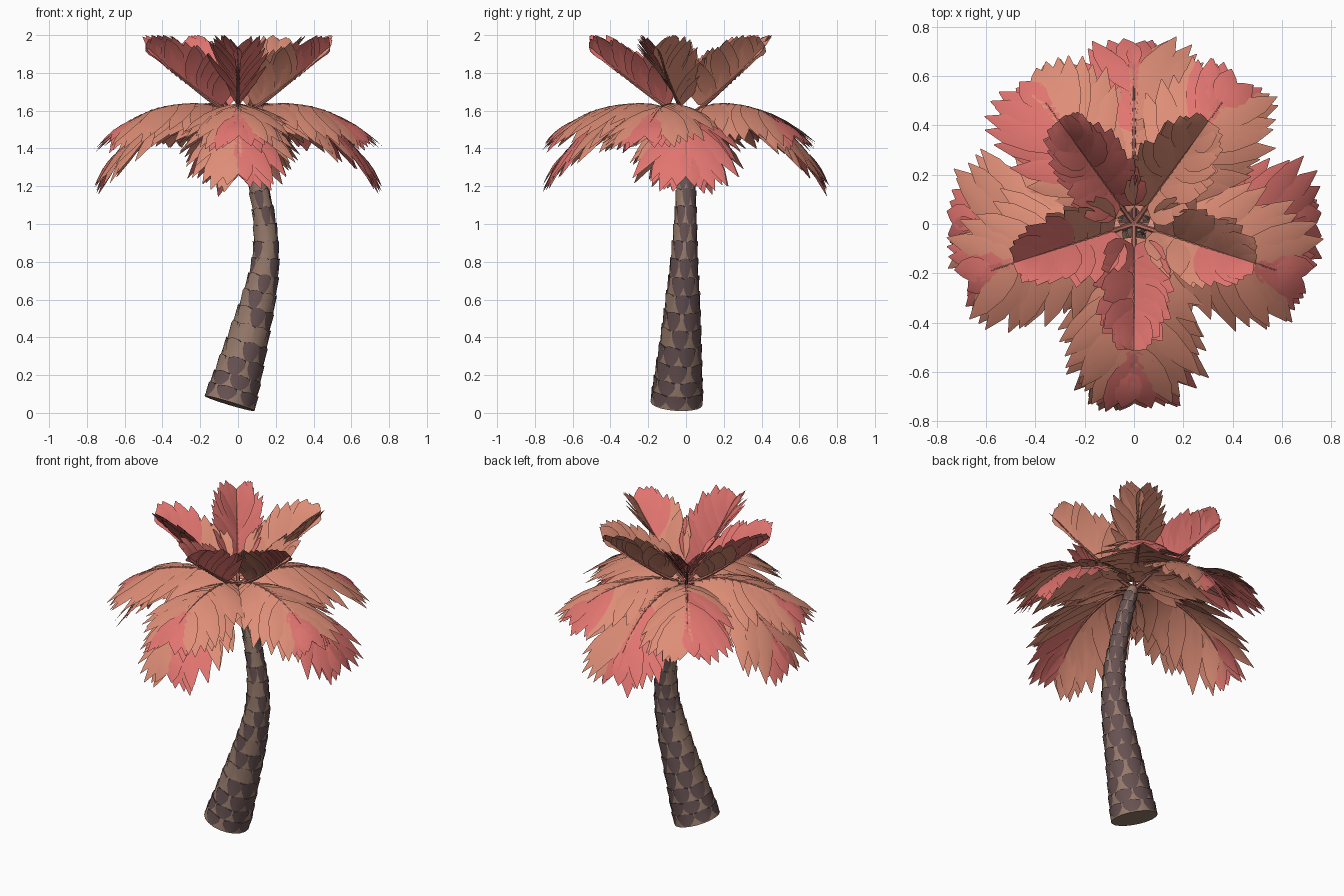
import bpy, bmesh, math, random
from mathutils import Vector

if "Cube" in bpy.data.objects:
    bpy.data.objects.remove(bpy.data.objects["Cube"])

random.seed(4)


def srgb(r, g, b):
    conv = lambda c: c / 12.92 if c <= 0.04045 else ((c + 0.055) / 1.055) ** 2.4
    return tuple(conv(c / 255) for c in (r, g, b)) + (1,)


def material(name, *rgb):
    m = bpy.data.materials.new(name)
    m.diffuse_color = srgb(*rgb)
    m.use_nodes = True
    m.node_tree.nodes["Principled BSDF"].inputs["Base Color"].default_value = m.diffuse_color
    return m


SALMON = material("salmon leaf", 222, 142, 119)
PINK = material("pink leaf", 226, 117, 112)
RIB = material("leaf rib", 178, 108, 95)
LIGHT = material("light bark", 150, 122, 107)
DARK = material("dark bark", 104, 82, 83)


def smooth_path(pts, t):
    """Catmull-Rom sample of equal-length tuples, t in 0..1."""
    n = len(pts) - 1
    i = min(int(t * n), n - 1)
    u = t * n - i
    p1, p2 = pts[i], pts[i + 1]
    p0 = pts[i - 1] if i else [2 * a - b for a, b in zip(p1, p2)]
    p3 = pts[i + 2] if i + 2 <= n else [2 * b - a for a, b in zip(p1, p2)]
    return [0.5 * (2 * b + (c - a) * u + (2 * a - 5 * b + 4 * c - d) * u * u
                   + (3 * b - a - 3 * c + d) * u ** 3)
            for a, b, c, d in zip(p0, p1, p2, p3)]


def finish(bm, name, mats, angle=40):
    me = bpy.data.meshes.new(name)
    bm.to_mesh(me)
    bm.free()
    for m in mats:
        me.materials.append(m)
    ob = bpy.data.objects.new(name, me)
    bpy.context.collection.objects.link(ob)
    bpy.ops.object.select_all(action='DESELECT')
    ob.select_set(True)
    bpy.context.view_layer.objects.active = ob
    bpy.ops.object.shade_smooth_by_angle(angle=math.radians(angle))
    return ob


def skin(bm, rows, mat=0, closed=False, flip=False):
    """Join rows of points into quads."""
    vs = [[bm.verts.new(p) for p in row] for row in rows]
    n = len(rows[0])
    for a, b in zip(vs, vs[1:]):
        for j in range(n if closed else n - 1):
            k = (j + 1) % n
            q = [a[j], a[k], b[k], b[j]]
            bm.faces.new(q[::-1] if flip else q).material_index = mat
    if closed:
        bm.faces.new(vs[0][::-1]).material_index = mat
        bm.faces.new(vs[-1]).material_index = mat


# Trunk centre line: x, y, z, radius
TRUNK = [(-0.045, -0.05, 0.05, 0.138), (0.0, -0.04, 0.2, 0.123), (0.055, -0.027, 0.4, 0.105),
         (0.108, -0.017, 0.6, 0.088), (0.145, -0.01, 0.8, 0.070), (0.142, -0.004, 1.0, 0.058),
         (0.107, 0.0, 1.2, 0.048), (0.058, 0.0, 1.4, 0.042), (0.01, 0.0, 1.56, 0.032)]


def trunk_point(t, ang, off=0.0):
    p = smooth_path(TRUNK, t)
    e = 0.01
    tan = (Vector(smooth_path(TRUNK, min(t + e, 1))[:3])
           - Vector(smooth_path(TRUNK, max(t - e, 0))[:3])).normalized()
    ax = (Vector((1, 0, 0)) - tan * tan.x).normalized()
    ay = tan.cross(ax)
    return Vector(p[:3]) + (ax * math.cos(ang) + ay * math.sin(ang)) * (p[3] + off)


bm = bmesh.new()
skin(bm, [[trunk_point(i / 32, math.tau * j / 20) for j in range(20)] for i in range(33)], closed=True)
finish(bm, "trunk", [LIGHT])

# Staggered bark scales, narrow below and flared at the top; paler on the front left
bm = bmesh.new()
ROWS, AROUND = 17, 7
for r in range(ROWS):
    t0, h = 0.005 + r * 0.056, 0.053
    for k in range(AROUND):
        phi = math.tau * (k + 0.5 * (r % 2)) / AROUND + random.uniform(-0.1, 0.1)
        pale = r > 1 and math.cos(phi + 2.2) > 0.1 and random.random() < 0.6
        rows = []
        for i, (half, off) in enumerate([(0.16, 0.001), (0.32, 0.002), (0.42, 0.004), (0.40, 0.007)]):
            rows.append([trunk_point(min(t0 + h * (i / 3 + (0.15 * (1 - c * c) if i == 3 else 0)), 1),
                                     phi + c * half, off) for c in (-1, -0.5, 0, 0.5, 1)])
        rows.append([trunk_point(t0 + h * 1.05, phi + c * 0.4, -0.004) for c in (-1, -0.5, 0, 0.5, 1)])
        skin(bm, rows, mat=0 if pale else 1)
finish(bm, "bark_scales", [LIGHT, DARK], 35)


def frond(name, azimuth, profile, fold, length, droop, start, pink, count=15):
    """Rib along a (radius, height) profile with overlapping leaflets on both sides."""
    a = math.radians(azimuth)
    radial, side = Vector((math.cos(a), math.sin(a), 0)), Vector((-math.sin(a), math.cos(a), 0))

    def rib(t):
        r, z = smooth_path(profile, t)
        return radial * r + Vector((0, 0, z))

    def tangent(t):
        return (rib(min(t + 0.01, 1)) - rib(max(t - 0.01, 0))).normalized()

    bm = bmesh.new()
    # Rib, sunk below the leaflets
    rings = []
    for i in range(13):
        t = i / 12
        up, w = tangent(t).cross(side), 0.012 - 0.009 * t
        rings.append([rib(t) - up * w * 0.7 + (side * math.cos(b) + up * math.sin(b)) * w
                      for b in (math.tau * j / 6 for j in range(6))])
    skin(bm, rings, mat=2, closed=True)
    # Leaflets
    for s, limit in zip((1, -1), pink):
        for i in range(count):
            t = start + (1 - start) * i / (count - 1)
            tan = tangent(t)
            up = tan.cross(side)
            sweep = math.radians(24 + 48 * t ** 1.3 + random.uniform(-4, 4))
            f = math.radians(fold * (1.15 - 0.4 * t) + random.uniform(-6, 6))
            d = (side * s * math.cos(f) + up * math.sin(f)) * math.cos(sweep) + tan * math.sin(sweep)
            d.normalize()
            wide = (tan - d * tan.dot(d)).normalized()
            wide = (wide - up * 0.16).normalized()
            ln = length * (0.5 + 1.85 * t - 1.95 * t * t) * random.uniform(0.9, 1.08)
            rows = []
            for u, w0, w1 in [(0, 0.022, 0.022), (0.25, 0.05, 0.046), (0.5, 0.056, 0.05),
                              (0.78, 0.04, 0.03), (1, 0.002, 0.002)]:
                c = rib(t) + d * ln * u + Vector((0, 0, -droop * ln * u * u))
                bulge = up * 0.008 * math.sin(math.pi * u)
                row = [c - wide * w0, c + bulge, c + wide * w1]
                for p in row:
                    p.z = min(p.z, 2.0)
                rows.append(row)
            skin(bm, rows, mat=1 if t >= limit else 0, flip=s > 0)
    finish(bm, name, [SALMON, PINK, RIB], 50)


# Crown tiers: rib profile, fold, leaflet length, droop, first leaflet,
# and for each frond its azimuth and where pink begins on each side
TIERS = {
    "lower_frond": ([(0.0, 1.56), (0.2, 1.605), (0.4, 1.565), (0.55, 1.475), (0.65, 1.37)],
                    -21, 0.43, 0.17, 0.1,
                    [(-90, 0.5, 1.1), (0, 0.3, 0.5), (90, 0.45, 0.9), (180, 0.9, 0.8)]),
    "middle_frond": ([(0.0, 1.58), (0.18, 1.635), (0.36, 1.63), (0.50, 1.595), (0.61, 1.54)],
                     -18, 0.40, 0.18, 0.1,
                     [(-90, 0.75, 0.8), (-18, 0.75, 0.75), (54, 0.65, 0.85),
                      (126, 0.35, 1.1), (198, 0.85, 0.75)]),
    "upper_frond": ([(0.0, 1.57), (0.13, 1.645), (0.25, 1.73), (0.36, 1.815), (0.44, 1.885)],
                    48, 0.32, 0.08, 0.2,
                    [(-90, 0, 0), (-18, 1.1, 0.6), (54, 1.1, 1.1), (126, 0, 0), (198, 0, 0.5)]),
}
for tier, (profile, fold, length, droop, start, fronds) in TIERS.items():
    for n, (az, left, right) in enumerate(fronds, 1):
        frond(f"{tier}_{n}", az, profile, fold, length, droop, start, (left, right))
